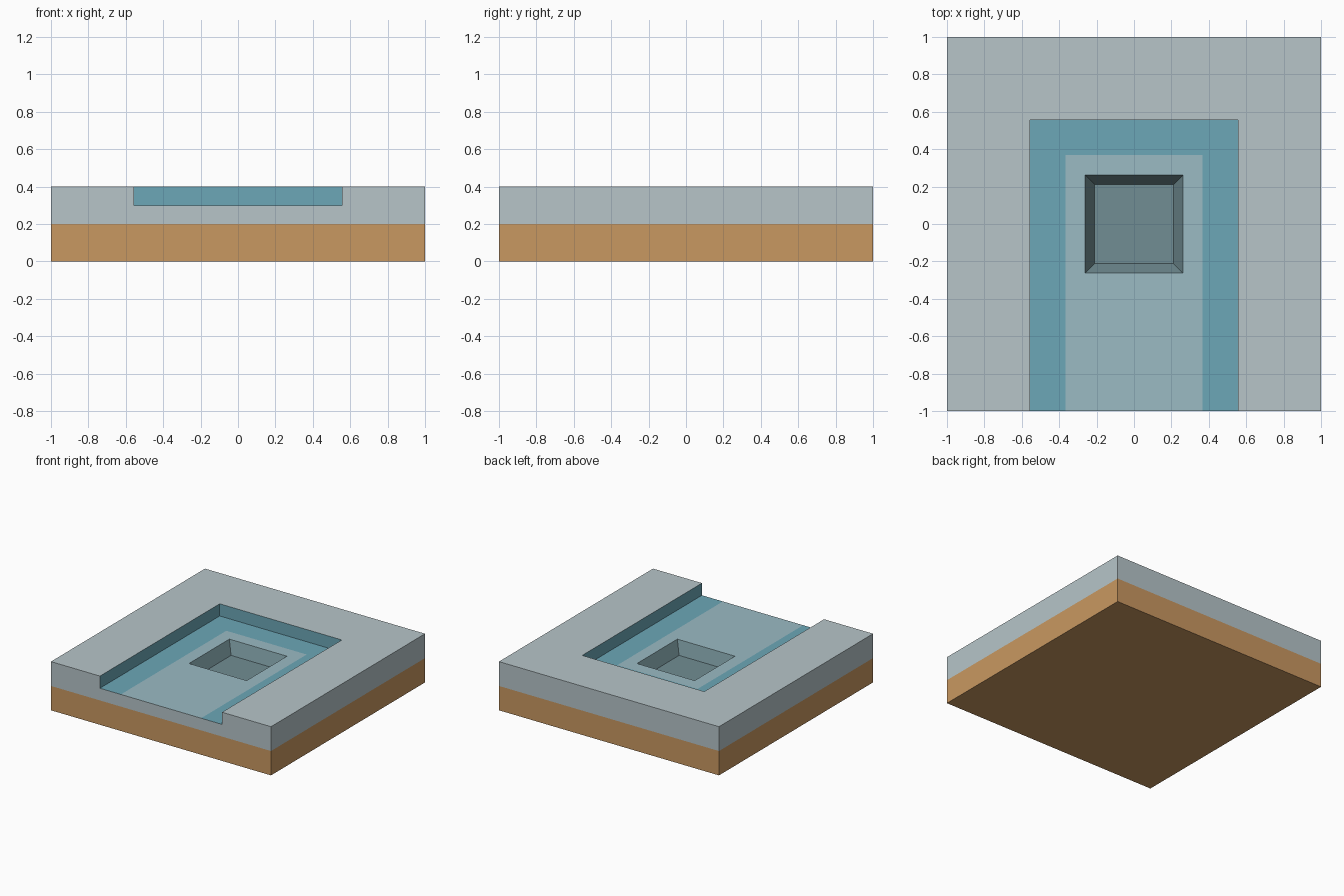
import bpy
import bmesh

cube = bpy.data.objects.get("Cube")
if cube:
    bpy.data.objects.remove(cube, do_unlink=True)


def material(name, hex_colour):
    """Flat material from an sRGB hex colour, stored as linear values."""
    srgb = [int(hex_colour[i:i + 2], 16) / 255 for i in (0, 2, 4)]
    colour = [c / 12.92 if c < 0.04 else ((c + 0.055) / 1.055) ** 2.4 for c in srgb] + [1]
    mat = bpy.data.materials.new(name)
    mat.use_nodes = True
    mat.diffuse_color = colour
    mat.node_tree.nodes["Principled BSDF"].inputs["Base Color"].default_value = colour
    return mat


palette = [
    material("brown earth", "C99861"),
    material("pale grey ground", "B7C5C9"),
    material("blue channel", "6CA7B7"),
    material("light blue path", "9BBBC4"),
    material("grey pit", "718D93"),
]
EARTH, GROUND, CHANNEL, PATH, PIT = range(len(palette))

bm = bmesh.new()


def ring(half_width, front, back, z):
    """Four corners, running from front right round the back to front left."""
    corners = ((-half_width, front), (-half_width, back), (half_width, back), (half_width, front))
    return [bm.verts.new((x, y, z)) for x, y in corners]


def face(verts, mat):
    bm.faces.new(verts).material_index = mat


def bridge(a, b, mat, sides=4):
    """Join two rings; three sides leave the front open."""
    for i in range(sides):
        j = (i + 1) % 4
        face((a[i], a[j], b[j], b[i]), mat)


# Rings from the underside, up the outside and down into the pit
bottom = ring(1, -1, 1, 0)
seam = ring(1, -1, 1, 0.2)
top = ring(1, -1, 1, 0.4)
lip = ring(0.555, -1, 0.555, 0.4)
channel = ring(0.555, -1, 0.555, 0.3)
path = ring(0.365, -1, 0.37, 0.3)
pit_top = ring(0.262, -0.262, 0.262, 0.3)
pit_floor = ring(0.21, -0.21, 0.21, 0.2)

# Earth layer
face(bottom, EARTH)
bridge(bottom, seam, EARTH)

# Ground layer, with the stepped front face open to the channel
bridge(seam, top, GROUND, 3)
bridge(top, lip, GROUND, 3)
steps = (seam, top, lip, channel, path)
face([r[0] for r in steps] + [r[3] for r in reversed(steps)], GROUND)

# Sunken channel: walls, border and central path
bridge(lip, channel, CHANNEL, 3)
bridge(channel, path, CHANNEL, 3)
bridge(path, pit_top, PATH)

# Tapered square pit
bridge(pit_top, pit_floor, PIT)
face(pit_floor, PIT)

bmesh.ops.recalc_face_normals(bm, faces=bm.faces[:])
mesh = bpy.data.meshes.new("ground_tile")
bm.to_mesh(mesh)
bm.free()
for mat in palette:
    mesh.materials.append(mat)
tile = bpy.data.objects.new("ground_tile", mesh)
bpy.context.collection.objects.link(tile)
